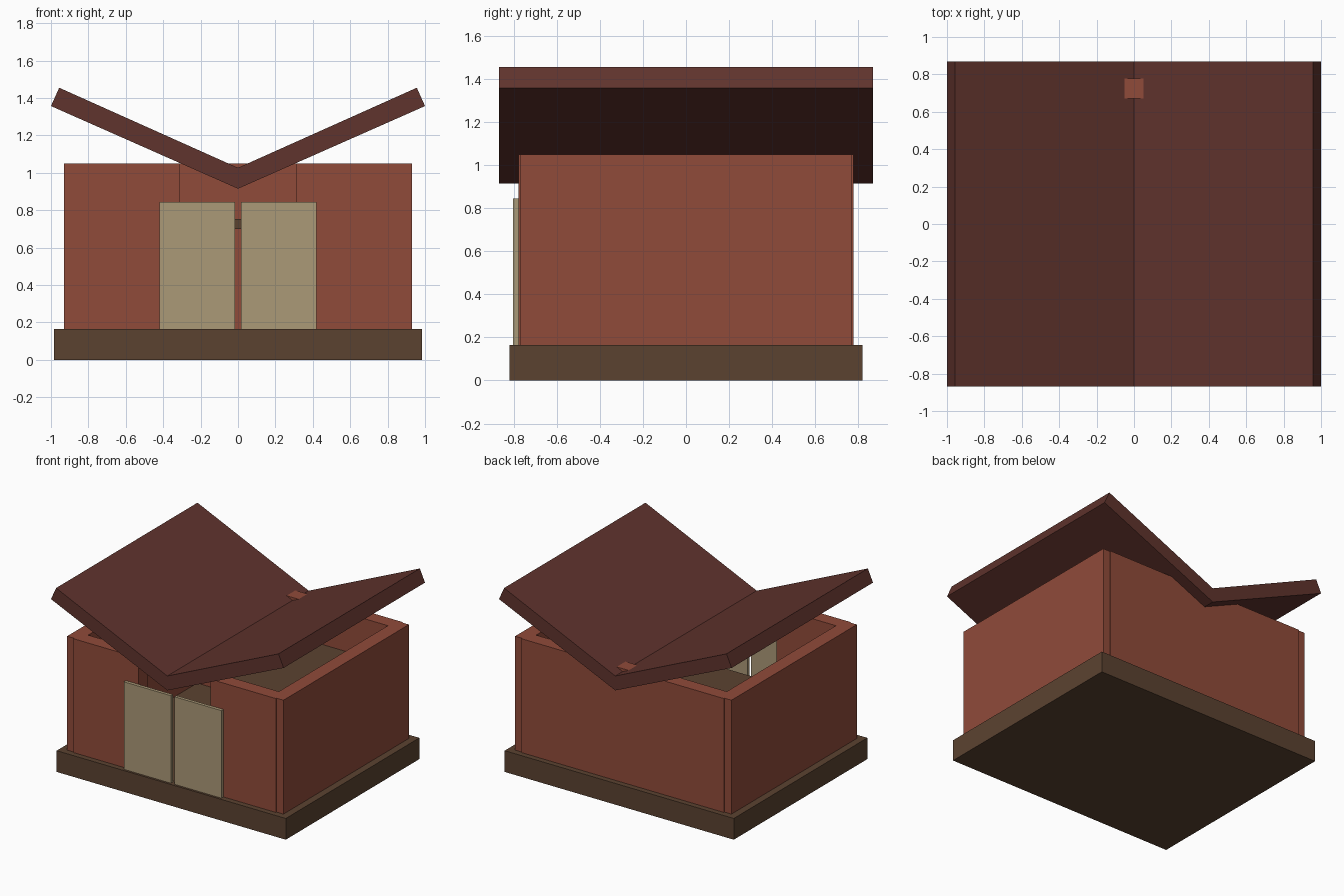
import bpy, bmesh

if "Cube" in bpy.data.objects:
    bpy.data.objects.remove(bpy.data.objects["Cube"])


def material(name, rgb):
    m = bpy.data.materials.new(name)
    m.diffuse_color = (*rgb, 1)
    m.use_nodes = True
    m.node_tree.nodes["Principled BSDF"].inputs["Base Color"].default_value = m.diffuse_color
    return m


BRICK = material("brick_red", (0.28, 0.07, 0.042))
ROOF = material("roof_maroon", (0.115, 0.033, 0.026))
WOOD = material("dark_wood", (0.105, 0.055, 0.030))
DOOR = material("door_tan", (0.41, 0.32, 0.185))


def finish(name, bm, mat):
    bmesh.ops.recalc_face_normals(bm, faces=bm.faces)
    mesh = bpy.data.meshes.new(name)
    bm.to_mesh(mesh)
    bm.free()
    mesh.materials.append(mat)
    ob = bpy.data.objects.new(name, mesh)
    bpy.context.collection.objects.link(ob)


def box(name, x, y, z, mat):
    """Box from (min, max) ranges on each axis."""
    bm = bmesh.new()
    bmesh.ops.create_cube(bm, size=1)
    for v in bm.verts:
        v.co = [r[0] + (c + 0.5) * (r[1] - r[0]) for c, r in zip(v.co, (x, y, z))]
    finish(name, bm, mat)


def mirrored(name, x, y, z, mat):
    """Right-hand box plus its copy across x = 0."""
    box("right_" + name, x, y, z, mat)
    box("left_" + name, (-x[1], -x[0]), y, z, mat)


WALL_Z = (0.165, 1.05)

# Base slab and rear loft floor
box("base", (-0.985, 0.985), (-0.82, 0.82), (0, 0.165), WOOD)
box("loft_floor", (-0.82, 0.82), (-0.16, 0.67), (0.70, 0.753), WOOD)

# Walls: the front is split by a full-height opening
mirrored("side_wall", (0.82, 0.93), (-0.77, 0.77), WALL_Z, BRICK)
mirrored("front_wall", (0.31, 0.87), (-0.778, -0.67), WALL_Z, BRICK)
box("back_wall", (-0.87, 0.87), (0.67, 0.778), WALL_Z, BRICK)

# Pair of door panels in front of the opening
mirrored("door", (0.015, 0.42), (-0.803, -0.778), (0.165, 0.845), DOOR)

# Butterfly roof: one sloped panel profile per side, extruded along y
for side, s in (("right", 1), ("left", -1)):
    profile = [(0, 0.915), (1.0, 1.357), (0.956, 1.455), (0, 1.027)]
    bm = bmesh.new()
    face = bm.faces.new([bm.verts.new((s * px, -0.868, pz)) for px, pz in profile])
    ext = bmesh.ops.extrude_face_region(bm, geom=[face], use_keep_orig=True)
    moved = [g for g in ext["geom"] if isinstance(g, bmesh.types.BMVert)]
    bmesh.ops.translate(bm, verts=moved, vec=(0, 1.736, 0))
    finish(side + "_roof_panel", bm, ROOF)
